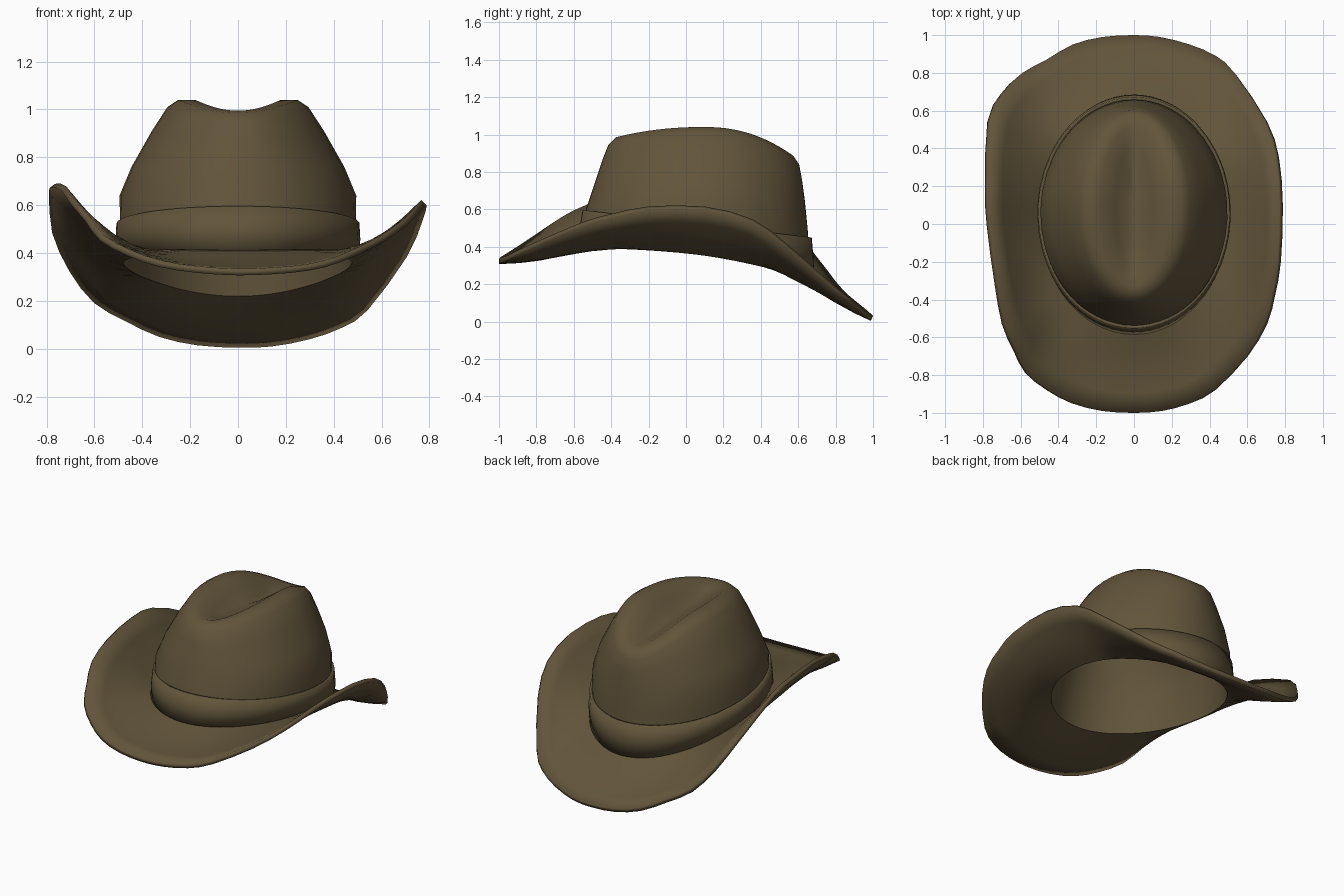
import bpy, math
from mathutils import Vector

if "Cube" in bpy.data.objects:
    bpy.data.objects.remove(bpy.data.objects["Cube"])

felt = bpy.data.materials.new("brown_felt")
felt.diffuse_color = (0.122, 0.09, 0.044, 1)
felt.use_nodes = True
felt.node_tree.nodes["Principled BSDF"].inputs["Base Color"].default_value = felt.diffuse_color

# Brim edge, counter-clockwise seen from above, starting at the right side
EDGE = [(.78, .1, .6), (.76, .36, .53), (.70, .55, .39), (.54, .8, .17), (.44, .89, .1),
        (.3, .95, .05), (.14, .99, .02), (0, 1, .015), (-.17, .99, .025), (-.33, .95, .06),
        (-.47, .87, .125), (-.6, .8, .2), (-.7, .7, .33), (-.77, .55, .49), (-.78, .2, .65),
        (-.77, 0, .675), (-.73, -.3, .665), (-.69, -.53, .61), (-.63, -.67, .54),
        (-.57, -.79, .46), (-.46, -.88, .4), (-.33, -.95, .355), (-.17, -.99, .33),
        (0, -1, .32), (.15, -.99, .325), (.3, -.95, .34), (.43, -.88, .375),
        (.6, -.7, .455), (.7, -.53, .525), (.74, -.38, .565), (.77, -.2, .6)]

# Crown rings: half width, front y, back y, then z at front, side, back
CROWN = [(.495, -.535, .65, .6, .64, .5), (.445, -.485, .635, .75, .76, .65),
         (.36, -.445, .62, .87, .91, .76), (.295, -.415, .605, .945, 1.01, .84),
         (.25, -.375, .575, .985, 1.04, .885), (.18, -.33, .52, .995, 1.04, .9),
         (.1, -.25, .42, .97, .985, .9), (.04, -.12, .28, .945, .945, .91)]


def closed_curve(pts, steps):
    """Smooth closed curve through the points."""
    p, out = [Vector(q) for q in pts], []
    n = len(p)
    for i in range(n):
        a, b, c, d = p[i - 1], p[i], p[(i + 1) % n], p[(i + 2) % n]
        for k in range(steps):
            t = k / steps
            out.append(b + (c - a) * t / 2 + (2 * a - 5 * b + 4 * c - d) * t * t / 2
                       + (3 * b - a - 3 * c + d) * t ** 3 / 2)
    return out


def base_z(y):
    """Height of the seam where the brim meets the crown."""
    return .38 - .1 * y - .2 * max(y, 0) ** 2 - .12 * min(y, 0) ** 2 + .01


edge = [Vector((p.x * .985, p.y, p.z + .015)) for p in closed_curve(EDGE, 2)]
angles = [math.atan2(p.y, p.x / .78) for p in edge]


def oval(half, front, back, z):
    """One ring of points; z is a function of (sine of angle, y)."""
    ring = []
    for a in angles:
        s = math.sin(a)
        y = (front + back) / 2 + (back - front) / 2 * s
        ring.append(Vector((half * math.cos(a), y, z(s, y))))
    return ring


def loft(name, rings, thickness, offset, cap=False):
    """Skin the rings and thicken the skin into felt."""
    n = len(rings[0])
    verts = [v for r in rings for v in r]
    faces = [(r * n + i, r * n + (i + 1) % n, (r + 1) * n + (i + 1) % n, (r + 1) * n + i)
             for r in range(len(rings) - 1) for i in range(n)]
    if cap:
        verts.append(sum(rings[-1], Vector()) / n)
        last = (len(rings) - 1) * n
        faces += [(last + i, last + (i + 1) % n, len(verts) - 1) for i in range(n)]
    mesh = bpy.data.meshes.new(name)
    mesh.from_pydata(verts, [], faces)
    mesh.materials.append(felt)
    obj = bpy.data.objects.new(name, mesh)
    bpy.context.collection.objects.link(obj)
    mod = obj.modifiers.new("thickness", 'SOLIDIFY')
    mod.thickness, mod.offset = thickness, offset
    bpy.ops.object.select_all(action='DESELECT')
    obj.select_set(True)
    bpy.context.view_layer.objects.active = obj
    bpy.ops.object.shade_smooth_by_angle(angle=math.radians(45))
    return obj


# Brim sweeping from the curled edge to the seam, then the creased crown
seam = oval(.49, -.57, .67, lambda s, y: base_z(y))
rings = []
for t in (0, .25, .5, .75):
    sag = Vector((0, 0, -.018 * math.sin(math.pi * t)))
    rings.append([e.lerp(q, t) + sag for e, q in zip(edge, seam)])
rings.append(seam)
for half, front, back, zf, zs, zb in CROWN:
    rings.append(oval(half, front, back,
                      lambda s, y: zs + ((zb if s > 0 else zf) - zs) * abs(s) ** 2.2))
loft("hat_body", rings, .028, -1, cap=True)

# Hat band hugging the foot of the crown
band = [oval(.507, -.585, .685, lambda s, y: base_z(y) + .005),
        oval(.512, -.57, .682, lambda s, y: (base_z(y) + .53 - .12 * y) / 2),
        oval(.508, -.553, .672, lambda s, y: .53 - .12 * y)]
loft("hat_band", band, .016, -1)
